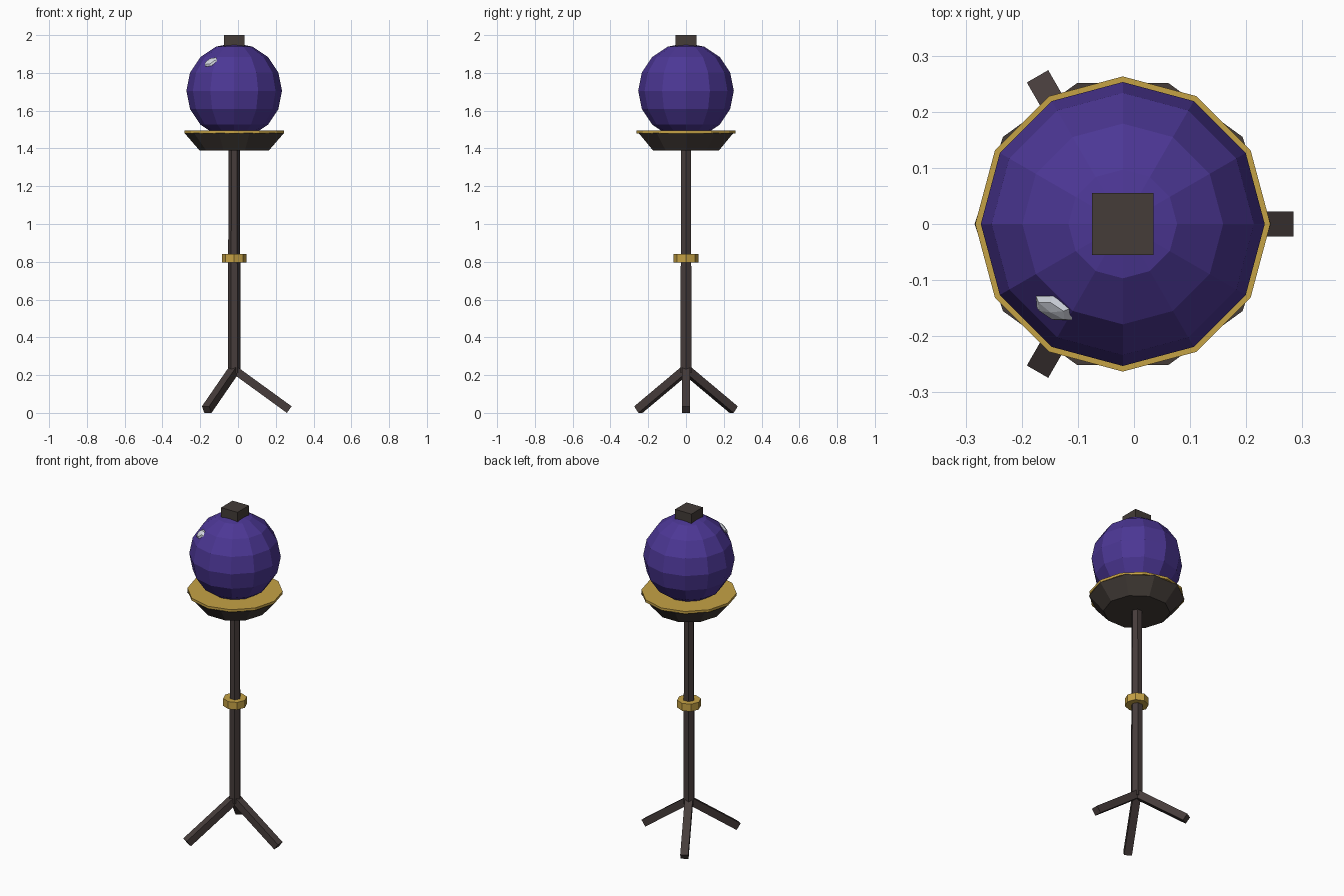
import bpy
import bmesh
from math import cos, sin, pi, radians
from mathutils import Matrix, Vector

if "Cube" in bpy.data.objects:
    bpy.data.objects.remove(bpy.data.objects["Cube"], do_unlink=True)

AXIS_X = -0.02  # the stand's central axis


def material(name, rgb):
    mat = bpy.data.materials.new(name)
    mat.use_nodes = True
    color = (*rgb, 1.0)
    mat.diffuse_color = color
    mat.node_tree.nodes["Principled BSDF"].inputs["Base Color"].default_value = color
    return mat


wood = material("dark wood", (0.062, 0.046, 0.044))
iron = material("dark iron", (0.058, 0.046, 0.040))
gold = material("gold", (0.56, 0.36, 0.06))
purple = material("purple glass", (0.072, 0.038, 0.30))
glint = material("pale glint", (0.66, 0.69, 0.76))


def add_object(name, bm, mat, matrix):
    bmesh.ops.recalc_face_normals(bm, faces=bm.faces)
    mesh = bpy.data.meshes.new(name)
    bm.to_mesh(mesh)
    bm.free()
    mesh.materials.append(mat)
    mesh.transform(matrix)
    obj = bpy.data.objects.new(name, mesh)
    bpy.context.collection.objects.link(obj)
    return obj


def prism(name, mat, sides, bottom, top, r_bottom, r_top):
    """Closed, optionally tapered prism with a corner facing +x."""
    bm = bmesh.new()
    rings = []
    for z, r in ((bottom, r_bottom), (top, r_top)):
        angles = [2 * pi * i / sides for i in range(sides)]
        rings.append([bm.verts.new((r * cos(a), r * sin(a), z)) for a in angles])
    low, high = rings
    bm.faces.new(low[::-1])
    bm.faces.new(high)
    for i in range(sides):
        j = (i + 1) % sides
        bm.faces.new((low[i], low[j], high[j], high[i]))
    return add_object(name, bm, mat, Matrix.Translation((AXIS_X, 0, 0)))


def box(name, mat, size, matrix):
    bm = bmesh.new()
    bmesh.ops.create_cube(bm, size=1, matrix=Matrix.Diagonal((*size, 1)))
    return add_object(name, bm, mat, matrix)


def ball(name, mat, segments, rings, radii, matrix):
    bm = bmesh.new()
    bmesh.ops.create_uvsphere(bm, u_segments=segments, v_segments=rings, radius=1)
    return add_object(name, bm, mat, matrix @ Matrix.Diagonal((*radii, 1)))


# Pole, collar, bowl and rim
prism("pole", wood, 6, 0.21, 1.40, 0.034, 0.030)
prism("collar", gold, 8, 0.795, 0.84, 0.066, 0.066)
prism("bowl", iron, 10, 1.39, 1.482, 0.184, 0.264)
prism("bowl_rim", gold, 12, 1.48, 1.495, 0.263, 0.263)

# Three splayed legs, running outward and down from the pole
leg_length = 0.36
for i, name in enumerate(("left_leg", "back_right_leg", "front_right_leg")):
    placement = (Matrix.Translation((AXIS_X, 0, 0.229))
                 @ Matrix.Rotation(2 * pi * i / 3, 4, "Z")
                 @ Matrix.Rotation(radians(36), 4, "Y")
                 @ Matrix.Translation((leg_length / 2, 0, 0)))
    box(name, wood, (leg_length, 0.044, 0.043), placement)

# Faceted globe with a square cap
globe_center = Vector((AXIS_X, 0, 1.705))
ball("globe", purple, 12, 8, (0.253, 0.253, 0.253), Matrix.Translation(globe_center))
box("cap", iron, (0.11, 0.11, 0.07), Matrix.Translation((AXIS_X, 0, 1.965)))

# Flattened glint lying against the globe
normal = Vector((-0.50, -0.61, 0.62)).normalized()
along = Vector((0.072, -0.026, 0.035))
along = (along - normal * along.dot(normal)).normalized()
across = normal.cross(along)
frame = Matrix((along, across, normal)).transposed().to_4x4()
ball("glint", glint, 6, 4, (0.042, 0.029, 0.013),
     Matrix.Translation(globe_center + normal * 0.246) @ frame)
